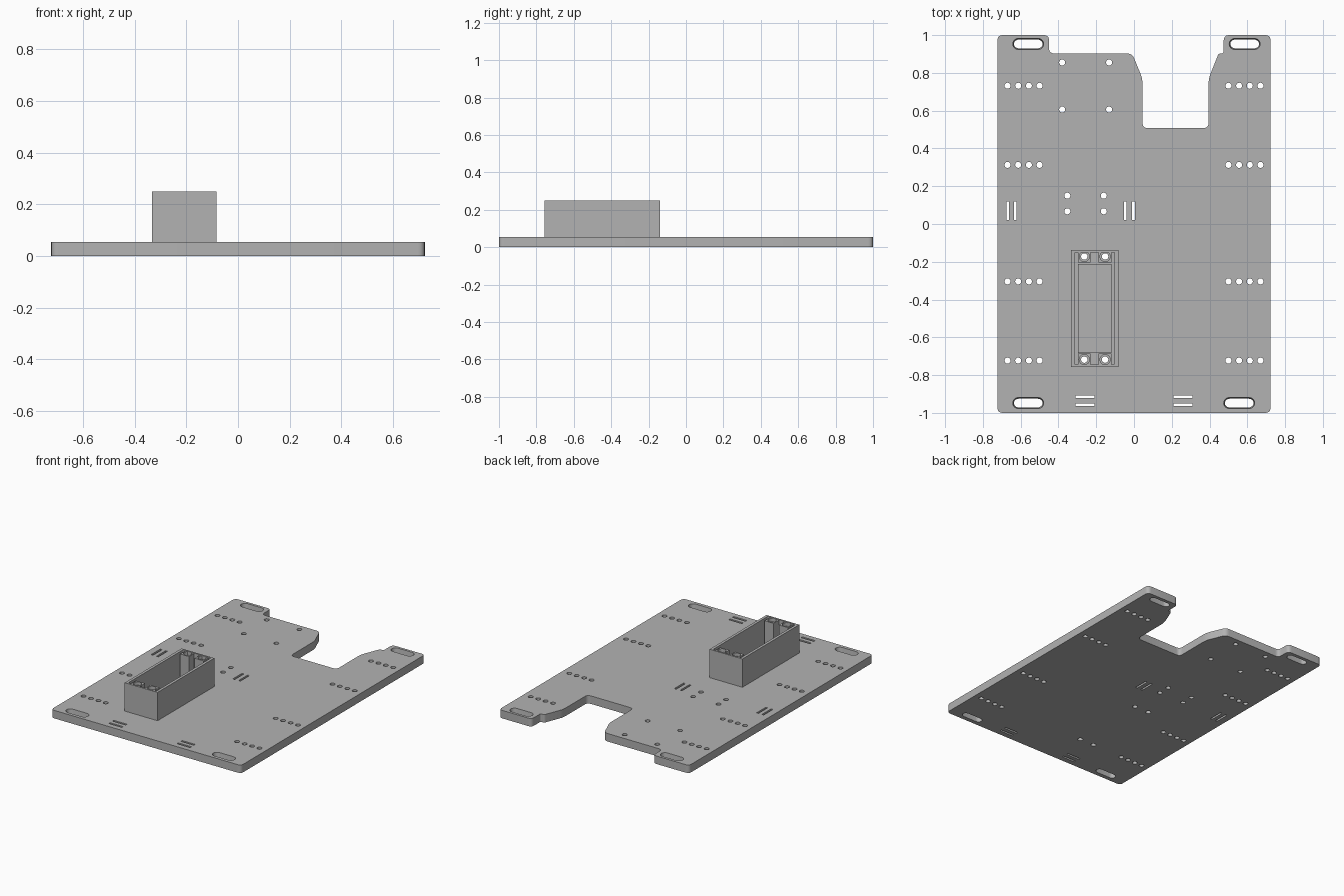
import bpy, bmesh
from math import sin, cos, pi
from mathutils import Vector

cube = bpy.data.objects.get("Cube")
if cube:
    bpy.data.objects.remove(cube)

grey = bpy.data.materials.new("plain grey")
grey.use_nodes = True
grey.diffuse_color = (0.448, 0.448, 0.448, 1)
grey.node_tree.nodes["Principled BSDF"].inputs["Base Color"].default_value = grey.diffuse_color


def rounded(points, radius, steps=5):
    """Round every corner of a closed polygon."""
    out = []
    pts = [Vector(p) for p in points]
    for i, p in enumerate(pts):
        to_prev, to_next = pts[i - 1] - p, pts[(i + 1) % len(pts)] - p
        cut = min(radius, to_prev.length * 0.45, to_next.length * 0.45)
        a, b = p + to_prev.normalized() * cut, p + to_next.normalized() * cut
        for s in range(steps + 1):
            t = s / steps
            out.append(a * (1 - t) ** 2 + p * 2 * t * (1 - t) + b * t * t)
    return out


def circle(x, y, r, n=24):
    return [(x + r * cos(2 * pi * i / n), y + r * sin(2 * pi * i / n)) for i in range(n)]


def rect(x, y, w, d):
    return [(x - w / 2, y - d / 2), (x + w / 2, y - d / 2),
            (x + w / 2, y + d / 2), (x - w / 2, y + d / 2)]


def slot(x, y, w, r, n=12):
    """Horizontal slot with round ends."""
    half = w / 2 - r
    right = [(x + half + r * sin(pi * i / n), y - r * cos(pi * i / n)) for i in range(n + 1)]
    left = [(x - half - r * sin(pi * i / n), y + r * cos(pi * i / n)) for i in range(n + 1)]
    return right + left


def extrude(name, loops, z0, z1):
    """Solid from an outline and its holes, between two heights."""
    curve = bpy.data.curves.new(name, "CURVE")
    curve.dimensions, curve.fill_mode = "2D", "BOTH"
    curve.extrude = (z1 - z0) / 2
    for loop in loops:
        spline = curve.splines.new("POLY")
        spline.points.add(len(loop) - 1)
        for point, (x, y) in zip(spline.points, loop):
            point.co = (x, y, 0, 1)
        spline.use_cyclic_u = True
    temp = bpy.data.objects.new(name + "_outline", curve)
    bpy.context.collection.objects.link(temp)
    mesh = bpy.data.meshes.new_from_object(temp.evaluated_get(bpy.context.evaluated_depsgraph_get()))
    bpy.data.objects.remove(temp)
    bm = bmesh.new()
    bm.from_mesh(mesh)
    bmesh.ops.translate(bm, verts=bm.verts, vec=(0, 0, (z0 + z1) / 2))
    bmesh.ops.remove_doubles(bm, verts=bm.verts, dist=0.0002)
    bmesh.ops.recalc_face_normals(bm, faces=bm.faces)
    bm.to_mesh(mesh)
    bm.free()
    mesh.materials.clear()
    mesh.materials.append(grey)
    obj = bpy.data.objects.new(name, mesh)
    bpy.context.collection.objects.link(obj)
    bpy.ops.object.select_all(action="DESELECT")
    obj.select_set(True)
    bpy.context.view_layer.objects.active = obj
    bpy.ops.object.shade_smooth_by_angle(angle=0.5)
    return obj


TOP, RIM = 0.055, 0.25
post_spots = [(x, y) for x in (-0.263, -0.153) for y in (-0.172, -0.718)]

# Base plate outline with the rear notch and two tabs
outline = rounded([(-0.723, -1), (0.723, -1), (0.723, 1), (0.475, 1), (0.475, 0.903),
                   (0.448, 0.903), (0.395, 0.77), (0.395, 0.508), (0.045, 0.508),
                   (0.045, 0.77), (-0.01, 0.903), (-0.45, 0.903), (-0.45, 1), (-0.723, 1)], 0.028)
holes = []

# Rows of four holes along both sides
for y in (0.732, 0.313, -0.304, -0.723):
    for i in range(4):
        for side in (-1, 1):
            holes.append(circle(side * (0.5 + 0.0565 * i), y, 0.016))

# Mounting holes in two groups of four, and under the posts
for xs, ys in (((-0.38, -0.132), (0.855, 0.606)), ((-0.353, -0.16), (0.15, 0.067))):
    holes += [circle(x, y, 0.016) for x in xs for y in ys]
holes += [circle(x, y, 0.017) for x, y in post_spots]

# Narrow strap slots in pairs
holes += [rect(x, 0.07, 0.014, 0.1) for x in (-0.669, -0.628, -0.046, -0.003)]
holes += [rect(x, y, 0.1, 0.014) for x in (-0.26, 0.26) for y in (-0.914, -0.956)]

# Large corner slots
corners = [(-0.56, 0.953), (0.586, 0.953), (-0.56, -0.948), (0.557, -0.948)]
holes += [slot(x, y, 0.164, 0.029) for x, y in corners]

plate = extrude("base_plate", [outline] + holes, 0, TOP)

# The corner slots narrow slightly toward the bottom
for v in plate.data.vertices:
    for x, y in corners:
        if v.co.z < 0.01 and abs(v.co.x - x) < 0.084 and abs(v.co.y - y) < 0.031:
            v.co.x = x + (v.co.x - x) * 0.93
            v.co.y = y + (v.co.y - y) * 0.8

# Open box: walls, raised floor pad and four bored corner posts
bx, by = -0.208, -0.447
extrude("box_walls", [rect(bx, by, 0.25, 0.618), rounded(rect(bx, by, 0.212, 0.594), 0.008)],
        TOP - 0.002, RIM)
extrude("box_floor_pad", [rect(bx, by, 0.176, 0.47)], TOP - 0.002, TOP + 0.008)
for i, (x, y) in enumerate(post_spots):
    square = rect(x, y, 0.068, 0.066)
    extrude(f"post_{i + 1}", [square, circle(x, y, 0.017)], TOP - 0.002, RIM - 0.025)
    extrude(f"post_recess_{i + 1}", [square, circle(x, y, 0.027)], RIM - 0.025, RIM - 0.003)
